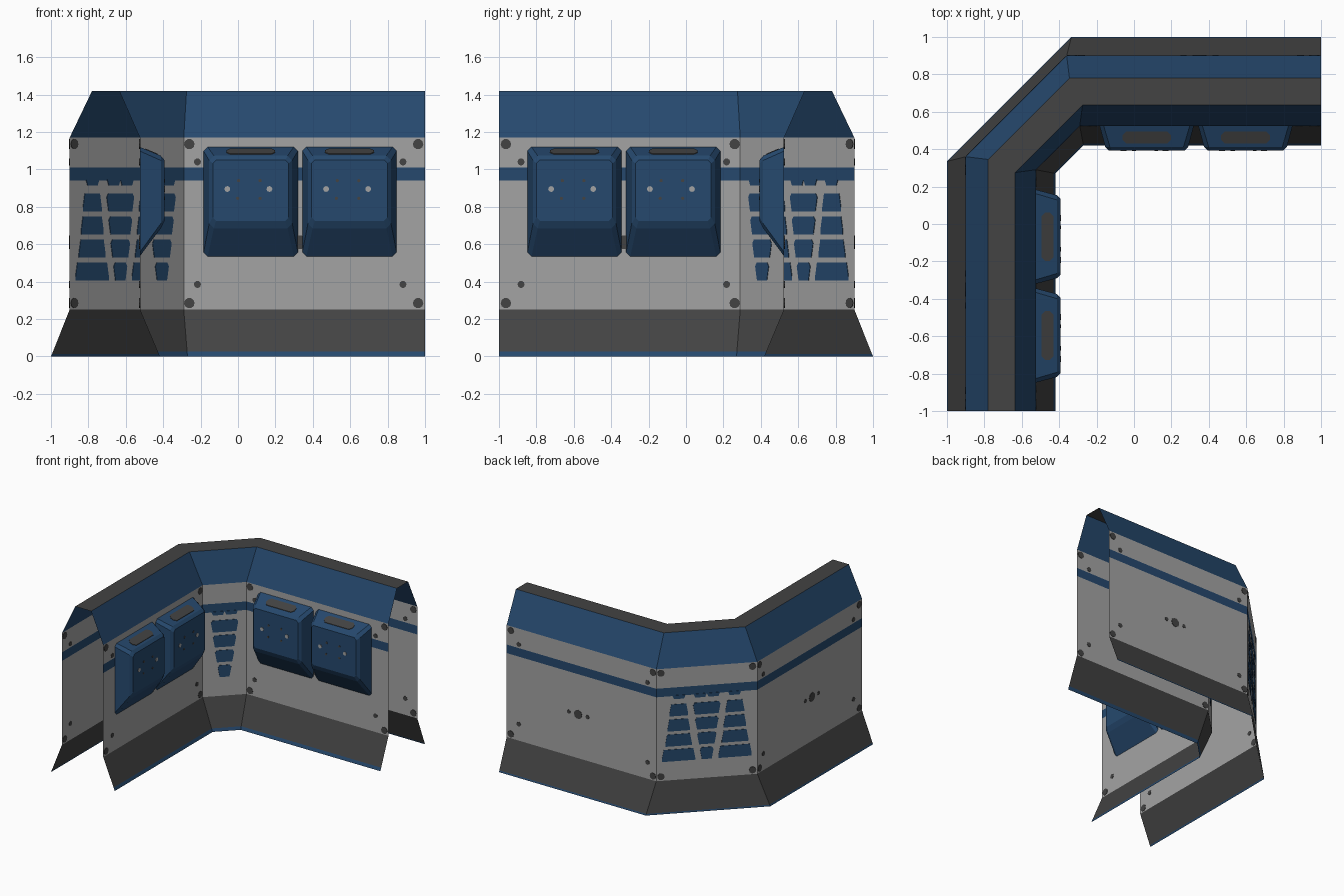
import bpy, bmesh, math
from mathutils import Vector

if "Cube" in bpy.data.objects:
    bpy.data.objects.remove(bpy.data.objects["Cube"])

def material(name, rgb):
    m = bpy.data.materials.new(name)
    m.diffuse_color = (*rgb, 1)
    m.use_nodes = True
    m.node_tree.nodes["Principled BSDF"].inputs["Base Color"].default_value = m.diffuse_color
    return m

BLUE = material("navy_blue", (0.019, 0.066, 0.155))
LIGHT = material("light_grey", (0.37, 0.37, 0.37))
DARK = material("dark_grey", (0.056, 0.056, 0.056))

def finish(bm, name, mats):
    bmesh.ops.recalc_face_normals(bm, faces=bm.faces)
    me = bpy.data.meshes.new(name)
    bm.to_mesh(me)
    bm.free()
    for m in mats:
        me.materials.append(m)
    ob = bpy.data.objects.new(name, me)
    bpy.context.collection.objects.link(ob)
    return ob

class Frame:
    """Wall-local coordinates: u along the wall, z up, d out of the wall."""
    def __init__(self, origin, u, n):
        self.o = Vector((*origin, 0))
        self.u = Vector((*u, 0)).normalized()
        self.n = Vector((*n, 0)).normalized()

    def at(self, u, z, d):
        return self.o + self.u * u + self.n * d + Vector((0, 0, z))

def loft(bm, rings, cap_start=True):
    vs = [[bm.verts.new(p) for p in r] for r in rings]
    k = len(vs[0])
    for a, b in zip(vs, vs[1:]):
        for i in range(k):
            bm.faces.new((a[i], a[(i + 1) % k], b[(i + 1) % k], b[i]))
    bm.faces.new(vs[-1])
    if cap_start:
        bm.faces.new(vs[0][::-1])

def plate(bm, fr, pts, d=0.0, t=0.003):
    # thin painted detail straddling the wall, so both sides show it
    loft(bm, [[fr.at(u, z, d + s) for u, z in pts] for s in (-t, t)])

def disc(u, z, r, n=10):
    return [(u + r * math.cos(2 * math.pi * i / n), z + r * math.sin(2 * math.pi * i / n)) for i in range(n)]

def octagon(u0, u1, z0, z1, c):
    return [(u0 + c, z0), (u1 - c, z0), (u1, z0 + c), (u1, z1 - c),
            (u1 - c, z1), (u0 + c, z1), (u0, z1 - c), (u0, z0 + c)]

# ---- wall shell: cross-section (distance to axis, height, corner x), swept round the corner
profile = [(1.0, 0, -.335), (.995, .012, -.336), (.9, .25, -.36), (.9, .94, -.36), (.9, 1.01, -.36),
           (.9, 1.17, -.36), (.78, 1.42, -.345), (.635, 1.42, -.275), (.525, 1.17, -.29),
           (.525, 1.01, -.29), (.525, .94, -.29), (.525, .25, -.29), (.4305, .025, -.272), (.42, 0, -.27)]
bands = [0, 2, 1, 0, 1, 0, 2, 0, 1, 0, 1, 2, 0]
bm = bmesh.new()
rows = [[bm.verts.new(p) for p in ((1, w, z), (c, w, z), (-w, -c, z), (-w, -1, z))] for w, z, c in profile]
for a, b, m in zip(rows, rows[1:], bands):
    for i in range(3):
        bm.faces.new((a[i], a[i + 1], b[i + 1], b[i])).material_index = m
finish(bm, "corner_wall", [BLUE, LIGHT, DARK])

inner = [(Frame((0, .525), (1, 0), (0, -1)), 1), (Frame((-.525, 0), (0, 1), (1, 0)), -1)]
outer = [(Frame((0, .9), (1, 0), (0, 1)), 1), (Frame((-.9, 0), (0, 1), (-1, 0)), -1)]
diag_out = Frame((-.63, .63), (1, 1), (-1, 1))
diag_in = Frame((-.4075, .4075), (1, 1), (1, -1))
R2 = math.sqrt(2)

# ---- bolts on the wall panels
bm = bmesh.new()
for walls, big, small, mid in ((inner, (-.26, .963), (-.217, .882), .33), (outer, (-.33, .963), (-.28, .89), .35)):
    for fr, s in walls:
        for us, zs, r in ((big, (1.135, .285), .028), (small, (1.04, .385), .019)):
            for u in us:
                for z in zs:
                    plate(bm, fr, disc(s * u, z, r))
        for du, r in ((0, .037), (-.085, .016), (.085, .016)):
            plate(bm, fr, disc(s * (mid + du), .61, r))
for u in (-.245, .245):
    for z in (1.135, .285):
        plate(bm, diag_out, disc(u * R2, z, .028))
finish(bm, "wall_bolts", [DARK])

# ---- vent grille on the diagonal panels: four rows, widening or narrowing downwards
bm = bmesh.new()
mid_w = [.073, .062, .051, .036]
side = [(.10, .20), (.09, .21), (.08, .222), (.062, .24)]
for i in range(4):
    z1 = .872 - i * .1233
    z0 = z1 - .097
    w = mid_w[i] * R2
    mid_pts = [(-w + .014, z0), (w - .014, z0), (w, z1 - .02), (w - .012, z1), (-w + .012, z1), (-w, z1 - .02)]
    for fr in (diag_out, diag_in):
        plate(bm, fr, mid_pts)
    a, b = side[i][0] * R2, side[i][1] * R2
    for s in (-1, 1):
        plate(bm, diag_out, [(s * u, z) for u, z in ((a, z0), (b, z0), (b, z0 + .02), (b - .014, z1), (a + .014, z1), (a, z0 + .02))])
# tabs hanging from the stripe
for fr, us in ((diag_out, (-.21, -.05, .05, .21)), (diag_in, (-.05, .05))):
    for u in us:
        plate(bm, fr, [(u - .038, .915), (u + .038, .915), (u + .05, .945), (u - .05, .945)])
finish(bm, "vent_grille", [BLUE])

# ---- padded pods on the inner walls
rings = [(0, .252, .535, 1.12, .022), (.112, .222, .685, 1.073, .025), (.132, .203, .725, 1.05, .018)]
for side_name, (fr, s) in zip(("back", "left"), inner):
    for k, c in enumerate((.068, .596)):
        u = s * c
        bm = bmesh.new()
        loft(bm, [[fr.at(a, z, d) for a, z in octagon(u - h, u + h, z0, z1, ch)] for d, h, z0, z1, ch in rings], False)
        finish(bm, f"{side_name}_pod_{k + 1}", [BLUE])
        # dark pad lying on the sloped top
        bm = bmesh.new()
        pad = octagon(u - .13, u + .13, .03, .095, .02)
        loft(bm, [[fr.at(a, 1.12 - d * .42 + e, d) for a, d in pad] for e in (-.002, .004)])
        # faint dark studs on the front
        for du, z in ((-.065, .94), (.05, .94), (-.07, .845), (.05, .845)):
            plate(bm, fr, disc(u + du, z, .009, 8), .132)
        finish(bm, f"{side_name}_pod_pad_{k + 1}", [DARK])
        bm = bmesh.new()
        for du in (-.125, .1):
            plate(bm, fr, disc(u + du, .895, .016, 8), .132)
        finish(bm, f"{side_name}_pod_lights_{k + 1}", [LIGHT])
